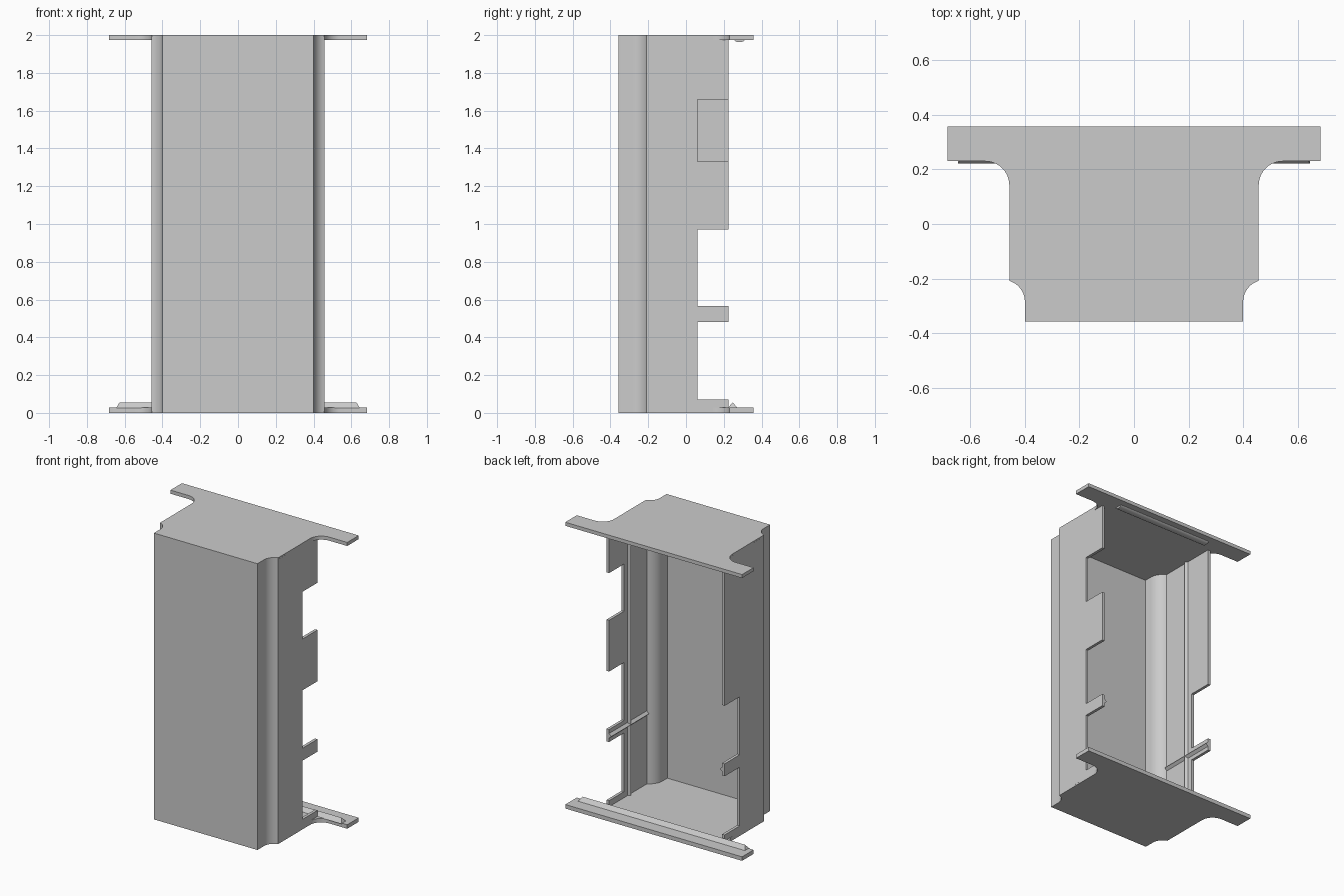
import bpy, bmesh
from math import sin, cos, radians
from mathutils import Vector

if "Cube" in bpy.data.objects:
    bpy.data.objects.remove(bpy.data.objects["Cube"])

grey = bpy.data.materials.new("light grey")
grey.use_nodes = True
grey.diffuse_color = (0.6, 0.6, 0.6, 1)
grey.node_tree.nodes["Principled BSDF"].inputs["Base Color"].default_value = (0.6, 0.6, 0.6, 1)

HEIGHT, PLATE, WALL = 2.0, 0.028, 0.02
SIDE, FACE, BACK, FRONT = 0.457, 0.40, 0.225, -0.357


def prism(name, points, axis, start, end, taper=0.0):
    """Extrude a closed 2D profile along x, y or z; taper slants the raised middle point."""
    def place(p, t):
        a, b = p
        return {"x": (t, a, b), "y": (a, t, b), "z": (a, b, t)}[axis]
    bm = bmesh.new()
    n = len(points)
    mid = n // 2
    low = [bm.verts.new(place(p, start + (taper if i == mid else 0))) for i, p in enumerate(points)]
    high = [bm.verts.new(place(p, end - (taper if i == mid else 0))) for i, p in enumerate(points)]
    bm.faces.new(low)
    bm.faces.new(high)
    for i in range(n):
        j = (i + 1) % n
        bm.faces.new((low[i], low[j], high[j], high[i]))
    bmesh.ops.recalc_face_normals(bm, faces=bm.faces)
    mesh = bpy.data.meshes.new(name)
    bm.to_mesh(mesh)
    bm.free()
    mesh.materials.append(grey)
    obj = bpy.data.objects.new(name, mesh)
    bpy.context.collection.objects.link(obj)
    bpy.ops.object.select_all(action="DESELECT")
    obj.select_set(True)
    bpy.context.view_layer.objects.active = obj
    bpy.ops.object.shade_smooth_by_angle(angle=radians(25))
    return obj


def arc(cx, cy, r, a0, a1, steps=10):
    angles = [radians(a0 + (a1 - a0) * i / steps) for i in range(steps + 1)]
    return [(cx + r * cos(a), cy + r * sin(a)) for a in angles]


def mirrored(points):
    return points + [(-x, y) for x, y in reversed(points)]


# End plates with rounded flange roots and hollow front corners
outline = mirrored([(0.683, 0.357), (0.683, 0.23)]
                   + arc(0.545, 0.142, 0.088, 90, 180)
                   + arc(0.48, -0.285, 0.08, 107, 180)
                   + [(FACE, FRONT)])
prism("bottom_plate", outline, "z", 0, PLATE)
prism("top_plate", outline, "z", HEIGHT - PLATE + 0.003, HEIGHT)

# Front panel with curved corners, one continuous sheet
outer = arc(0.48, -0.285, 0.08, 107, 180) + [(FACE, FRONT)]
inner = [(FACE - WALL, FRONT + WALL)] + arc(0.48, -0.285, 0.10, 180, 115)
right_edge = outer + [(-x, y) for x, y in reversed(outer)]
left_edge = [(-x, y) for x, y in reversed(inner)] + inner
prism("front_panel", right_edge + left_edge, "z", 0.01, HEIGHT - 0.01)


# Side walls with notched back edges
def side_wall(name, sign, notches):
    pts = [(-0.209, 0.01), (BACK, 0.01)]
    for low, high in notches:
        pts += [(BACK, low), (0.06, low), (0.06, high), (BACK, high)]
    pts += [(BACK, HEIGHT - 0.01), (-0.209, HEIGHT - 0.01)]
    prism(name, pts, "x", sign * (SIDE - WALL), sign * SIDE)


lower = [(0.07, 0.48), (0.567, 0.972)]
side_wall("left_wall", 1, lower + [(1.33, 1.66)])
side_wall("right_wall", -1, lower)

# Inner guide ribs on both walls
for side, s in (("left", 1), ("right", -1)):
    base, tip = s * (SIDE - WALL + 0.002), s * (SIDE - WALL - 0.018)
    prism(side + "_upright_rib", [(base, -0.005), (tip, 0.01), (base, 0.025)],
          "z", 0.02, HEIGHT - 0.02)
    prism(side + "_cross_rib", [(base, 0.505), (tip, 0.523), (base, 0.541)],
          "y", -0.19, BACK)

# Locating ridges on the inner faces of the flanges
prism("bottom_ridge", [(0.222, PLATE - 0.002), (0.247, 0.056), (0.272, PLATE - 0.002)],
      "x", -0.645, 0.645, taper=0.018)
bump = [(0.283 + 0.029 * cos(radians(a)), 1.977 - 0.014 * sin(radians(a)))
        for a in range(0, 181, 20)]
prism("top_ridge", bump, "x", -0.37, 0.37)
